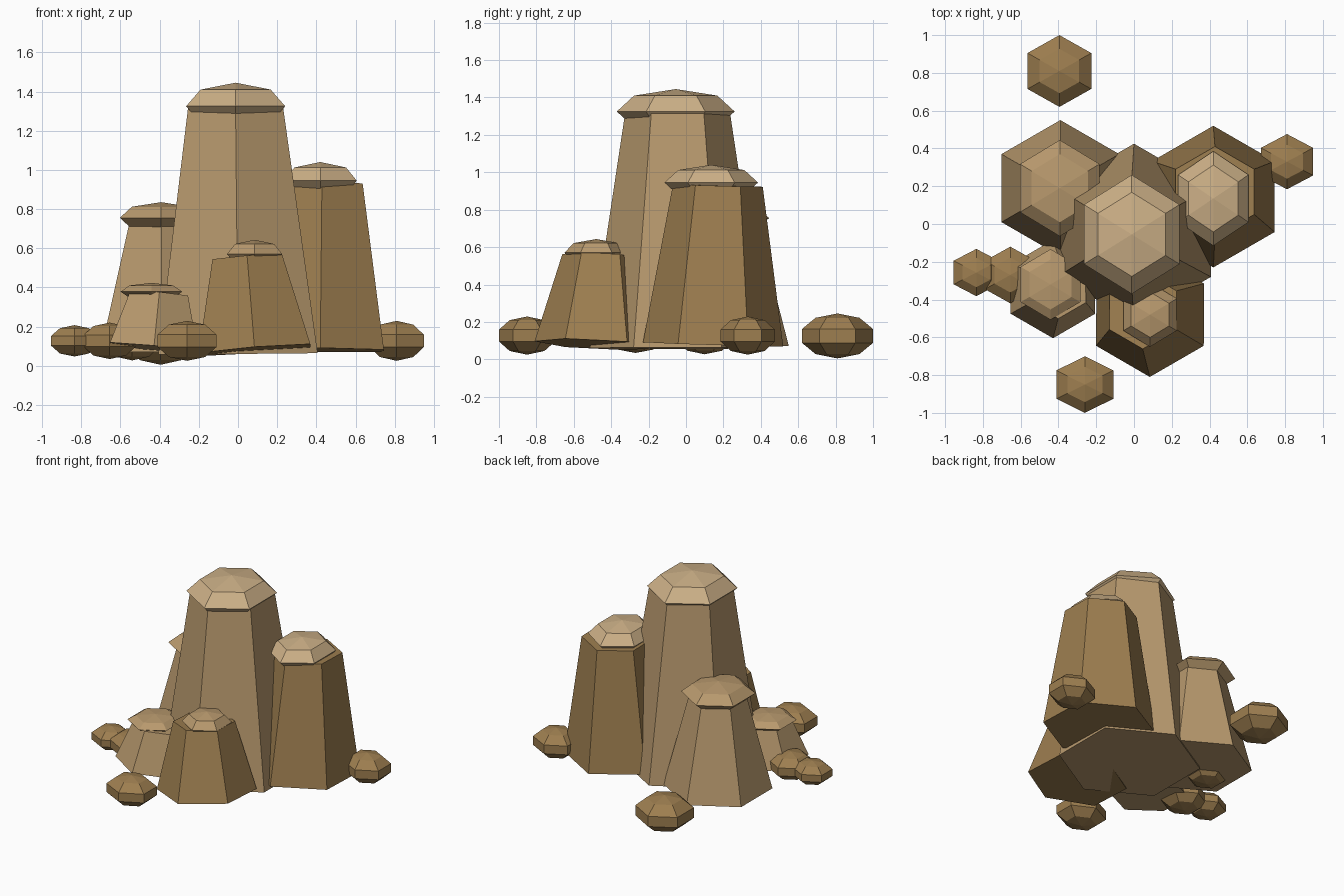
import bpy, bmesh
from math import sin, cos, pi

if "Cube" in bpy.data.objects:
    bpy.data.objects.remove(bpy.data.objects["Cube"])

SIDES = 6


def material(name, rgb):
    m = bpy.data.materials.new(name)
    m.diffuse_color = (*rgb, 1)
    m.use_nodes = True
    m.node_tree.nodes["Principled BSDF"].inputs["Base Color"].default_value = m.diffuse_color
    return m


TAN = material("tan_rock", (0.48, 0.32, 0.155))
BROWN = material("brown_rock", (0.34, 0.21, 0.08))
PALE = material("pale_top", (0.60, 0.43, 0.24))


def lathe(name, profile, loc, mat, scale=(1, 1, 1), rot=(0, 0, 0)):
    """Closed six-sided solid from (radius, z) points, bottom to top, corners on +-y."""
    bm = bmesh.new()
    rings = []
    for r, z in profile:
        if r < 1e-6:
            rings.append([bm.verts.new((0, 0, z))])
        else:
            angles = [pi / 2 + 2 * pi * k / SIDES for k in range(SIDES)]
            rings.append([bm.verts.new((r * cos(a), r * sin(a), z)) for a in angles])
    for lo, hi in zip(rings, rings[1:]):
        for k in range(SIDES):
            j = (k + 1) % SIDES
            if len(lo) == 1:
                bm.faces.new((lo[0], hi[j], hi[k]))
            elif len(hi) == 1:
                bm.faces.new((lo[k], lo[j], hi[0]))
            else:
                bm.faces.new((lo[k], lo[j], hi[j], hi[k]))
    # flat end faces for open rings
    for ring in (rings[0], rings[-1]):
        if len(ring) > 1:
            bm.faces.new(ring)
    bmesh.ops.recalc_face_normals(bm, faces=bm.faces)
    mesh = bpy.data.meshes.new(name)
    bm.to_mesh(mesh)
    bm.free()
    mesh.materials.append(mat)
    ob = bpy.data.objects.new(name, mesh)
    ob.location, ob.scale, ob.rotation_euler = loc, scale, rot
    bpy.context.collection.objects.link(ob)
    return ob


def ball(steps):
    """Half-circle profile of a low-poly ball with the given number of bands."""
    return [(sin(pi * i / steps), -cos(pi * i / steps)) for i in range(steps + 1)]


# pillars: name, base x, y, z, base radius, top radius, height, tilt x, tilt y, material
pillars = [
    ("main_pillar", 0.0, -0.045, 0.06, 0.47, 0.28, 1.26, 0.0, -0.01, TAN),
    ("right_pillar", 0.42, 0.145, 0.08, 0.375, 0.24, 0.85, -0.03, 0.01, BROWN),
    ("back_left_pillar", -0.39, 0.19, 0.07, 0.36, 0.19, 0.66, 0.0, 0.0, TAN),
    ("front_pillar", 0.085, -0.48, 0.08, 0.33, 0.205, 0.475, -0.05, -0.08, BROWN),
    ("small_left_pillar", -0.43, -0.345, 0.09, 0.26, 0.17, 0.28, -0.05, 0.10, TAN),
]
for name, x, y, z, r0, r1, h, tx, ty, mat in pillars:
    lathe(name, [(r0, 0), (r1, h)], (x, y, z), mat, rot=(tx, ty, 0))

# weathered caps: centre, then half sizes along x, y, z
caps = [
    ("main_cap", (-0.012, -0.055, 1.325), (0.292, 0.315, 0.12), PALE),
    ("right_cap", (0.42, 0.135, 0.945), (0.215, 0.25, 0.095), PALE),
    ("back_left_cap", (-0.393, 0.19, 0.755), (0.243, 0.255, 0.08), TAN),
    ("front_cap", (0.085, -0.48, 0.57), (0.163, 0.17, 0.073), TAN),
    ("small_left_cap", (-0.442, -0.32, 0.378), (0.182, 0.187, 0.045), TAN),
]
for name, loc, size, mat in caps:
    lathe(name, ball(4), loc, mat, scale=size)

# loose boulders around the foot: x, y, z, outer x radius, outer y radius, half height
boulders = [
    (-0.395, 0.81, 0.125, 0.195, 0.19, 0.12),
    (-0.26, -0.85, 0.127, 0.174, 0.15, 0.102),
    (0.81, 0.33, 0.127, 0.160, 0.146, 0.102),
    (-0.835, -0.257, 0.127, 0.138, 0.125, 0.08),
    (-0.655, -0.27, 0.127, 0.155, 0.15, 0.093),
    (-0.54, 0.10, 0.127, 0.160, 0.15, 0.10),
]
widest = sin(2 * pi / 5)
for i, (x, y, z, rx, ry, hz) in enumerate(boulders):
    lathe(f"boulder_{i + 1}", ball(5), (x, y, z), BROWN,
          scale=(rx / widest, ry / widest, hz))
